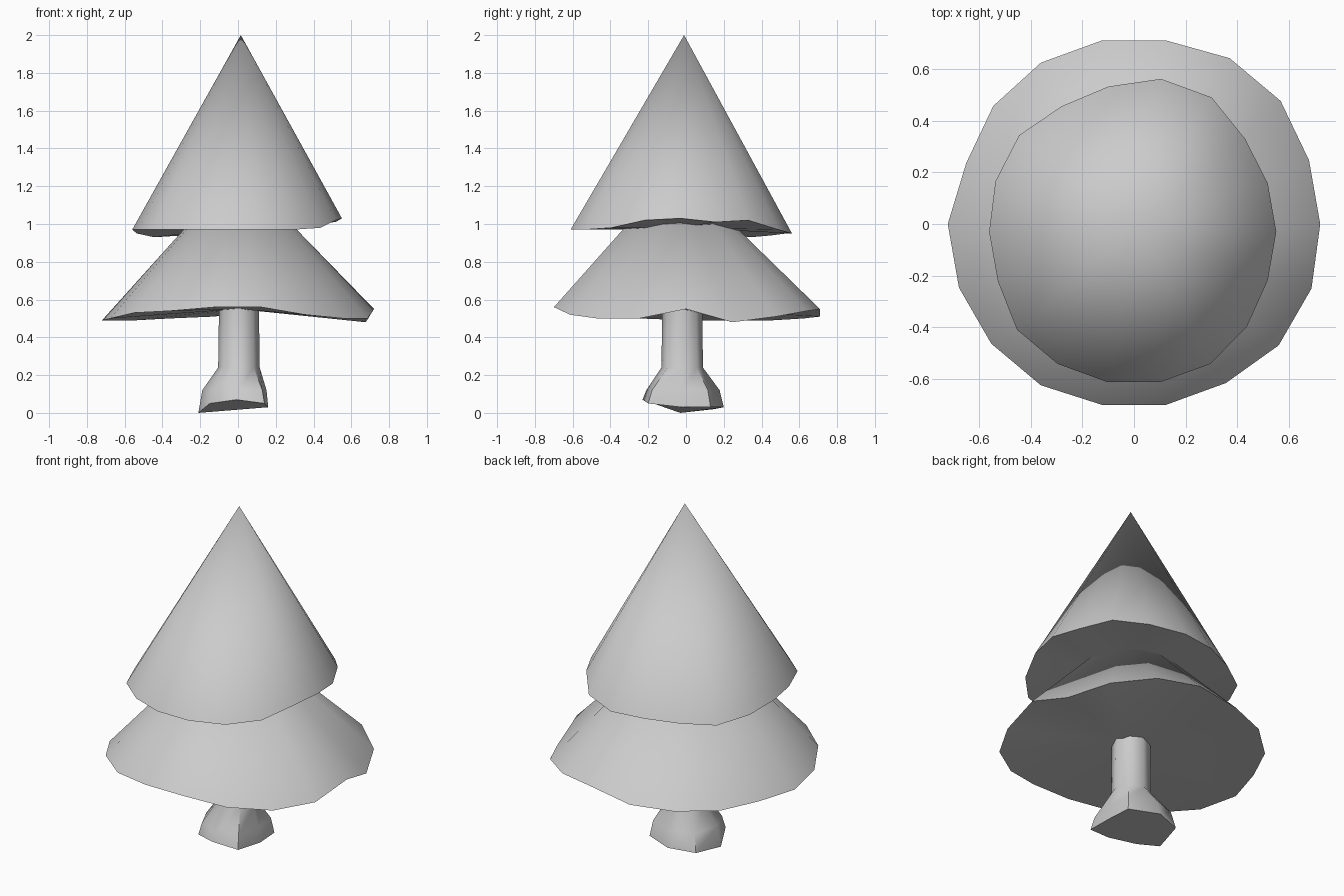
import bpy
from math import cos, sin, tau, radians

old = bpy.data.objects.get("Cube")
if old:
    bpy.data.objects.remove(old, do_unlink=True)

# Single plain clay-grey finish
grey = bpy.data.materials.new("plain_grey")
grey.use_nodes = True
colour = (0.6, 0.6, 0.6, 1)
grey.diffuse_color = colour
grey.node_tree.nodes["Principled BSDF"].inputs["Base Color"].default_value = colour


def make_object(name, verts, faces):
    mesh = bpy.data.meshes.new(name)
    mesh.from_pydata(verts, [], faces)
    mesh.materials.append(grey)
    obj = bpy.data.objects.new(name, mesh)
    bpy.context.collection.objects.link(obj)
    bpy.ops.object.select_all(action="DESELECT")
    obj.select_set(True)
    bpy.context.view_layer.objects.active = obj
    bpy.ops.object.shade_smooth_by_angle(angle=radians(45))
    return obj


def foliage_tier(name, centre_y, radii, heights, apex, under):
    """Cone with a wavy rim, closed by a shallow fan underneath."""
    count = len(radii)
    rim = []
    for i, (r, z) in enumerate(zip(radii, heights)):
        a = tau * i / count
        rim.append((r * cos(a), centre_y + r * sin(a), z))
    faces = []
    for i in range(count):
        j = (i + 1) % count
        faces.append((i, j, count))
        faces.append((j, i, count + 1))
    return make_object(name, rim + [apex, under], faces)


def trunk_part(name, foot, centre, rings):
    """Column lofted from an irregular foot up through round rings."""
    count = len(foot)
    verts = list(foot)
    for height, radius, blend in rings:
        for i, (x, y, z) in enumerate(foot):
            a = tau * i / count
            rx = centre[0] + radius * cos(a)
            ry = centre[1] + radius * sin(a)
            verts.append((rx + (x - rx) * blend, ry + (y - ry) * blend, height))
    faces = [tuple(reversed(range(count)))]
    for k in range(len(rings)):
        for i in range(count):
            j = (i + 1) % count
            low, high = k * count, (k + 1) * count
            faces.append((low + i, low + j, high + j, high + i))
    top = len(rings) * count
    faces.append(tuple(range(top, top + count)))
    return make_object(name, verts, faces)


# Upper foliage, rim listed counter-clockwise from the left side
foliage_tier(
    "upper_foliage", -0.03,
    [.55, .55, .56, .6, .6, .57, .56, .58, .57,
     .56, .56, .59, .59, .59, .59, .59, .57, .55],
    [1.03, 1.01, 1.02, .97, .95, .95, .94, .93, .95,
     .97, .97, .97, .97, .97, .97, .97, .98, 1.02],
    (0.015, -0.01, 2), (0, -0.03, 0.98))

# Lower foliage, wider and flatter
foliage_tier(
    "lower_foliage", 0,
    [.72, .72, .74, .74, .72, .72, .72, .71, .69,
     .72, .72, .72, .72, .71, .71, .71, .73, .73],
    [.55, .48, .51, .54, .55, .51, .5, .49, .49,
     .49, .5, .53, .54, .56, .56, .52, .5, .5],
    (0, -0.05, 1.29), (0, -0.02, 0.55))

# Trunk with a flared, uneven foot
trunk_part(
    "trunk",
    [(.16, -.02, .03), (.15, .13, .03), (-.02, .2, .03), (-.17, .15, .02),
     (-.21, -.03, 0), (-.15, -.16, .05), (-.01, -.23, .07), (.14, -.2, .05)],
    (0.005, -0.02),
    [(.12, .11, .8), (.24, .11, 0), (.6, .105, 0)])
